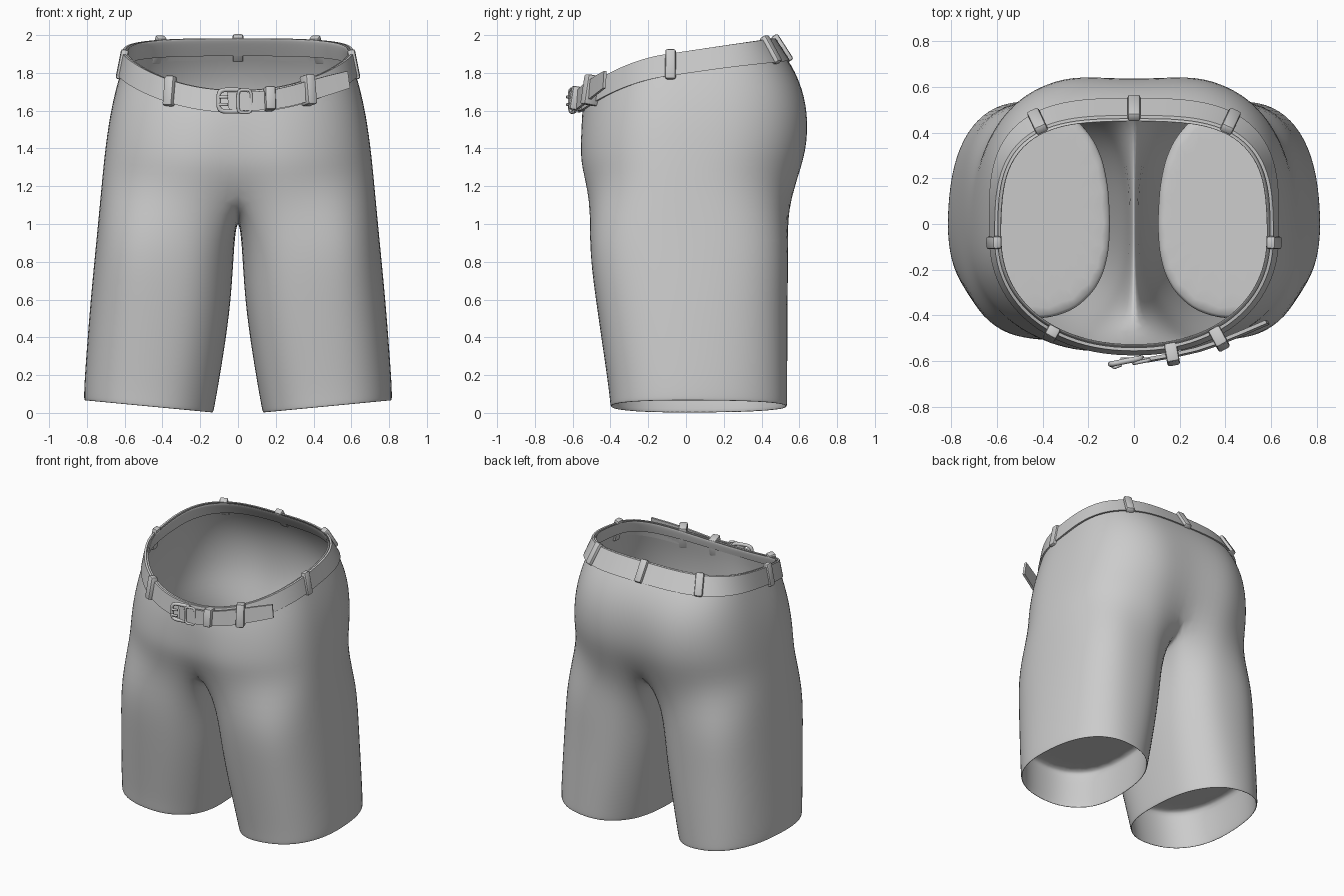
import bpy, bmesh
from math import sin, cos, pi, radians, exp, copysign
from mathutils import Vector, Matrix

if "Cube" in bpy.data.objects:
    bpy.data.objects.remove(bpy.data.objects["Cube"])

M = 15  # points on the outer arc of each half ring


def spow(v, e):
    return copysign(abs(v) ** e, v)


def waist_z(y):
    return 1.915 + 0.15 * y - 0.13 * (max(0, -y - 0.1) / 0.44) ** 2


def hip_point(t, s, ax, yf, yb, dip=0, nf=2.15, nb=2.8):
    """Point on a hip ring; s = 0 at the waist, 1 at the crotch."""
    yc = -0.06
    n = nb if sin(t) > 0 else nf
    x = ax * spow(cos(t), 2 / n)
    if abs(cos(t)) < 1e-6:
        x = 0
    r = (yb - yc) if sin(t) > 0 else (yc - yf)
    y = yc + r * spow(sin(t), 2 / n)
    # height follows the slanted waist, flattening towards the crotch
    y0 = -0.06 + (y - yc) / r * (0.515 if sin(t) > 0 else 0.475)
    z = waist_z(y0) * (1 - s) + 1.2 * s
    return Vector((x, y * (1 - dip * exp(-(x / 0.13) ** 2)), z))


def finish(name, bm, angle=35):
    bmesh.ops.recalc_face_normals(bm, faces=bm.faces[:])
    me = bpy.data.meshes.new(name)
    bm.to_mesh(me)
    bm.free()
    ob = bpy.data.objects.new(name, me)
    bpy.context.collection.objects.link(ob)
    bpy.ops.object.select_all(action='DESELECT')
    ob.select_set(True)
    bpy.context.view_layer.objects.active = ob
    if angle:
        bpy.ops.object.shade_smooth_by_angle(angle=radians(angle))
    else:
        me.shade_smooth()
    return ob


def skin(bm, a, b, closed):
    n = len(a)
    for i in range(n if closed else n - 1):
        j = (i + 1) % n
        bm.faces.new((a[i], a[j], b[j], b[i]))


# Shorts: one half, hips then leg, mirrored
bm = bmesh.new()
hips = [(0.12, .598, -.54, .512, 0), (0.0, .58, -.525, .445, 0), (0.0, .592, -.537, .457, 0),
        (0.02, .598, -.54, .468, 0), (0.14, .622, -.55, .545, 0.005), (0.3, .655, -.566, .622, .025),
        (0.5, .686, -.578, .668, .05), (0.75, .71, -.583, .668, .07), (1.0, .727, -.552, .605, .11)]
prev = None
for s, ax, yf, yb, dip in hips:
    nb = 3.2 - 0.6 * s
    row = [bm.verts.new(hip_point(-pi / 2 + pi * i / (M - 1), s, ax, yf, yb, dip, 2.15 + .2 * s, nb))
           for i in range(M)]
    if prev:
        skin(bm, prev, row, False)
    prev = row
saddle = [(.38, 1.10), (.2, 1.045), (.02, 1.035), (-.2, 1.045), (-.37, 1.10)]
prev = prev + [bm.verts.new((0, y, z)) for y, z in saddle]
# z, inner x, outer x, front y, back y, squareness
legs = [(.92, .018, .754, -.527, .552, .74), (.6, .032, .784, -.487, .545, .78), (.3, .076, .806, -.444, .545, .81),
        (.1, .11, .819, -.416, .545, .84), (.02, .125, .821, -.408, .545, .85), (0, .13, .819, -.405, .543, .85),
        (0, .142, .807, -.393, .531, .85), (.3, .094, .792, -.43, .53, .82)]
K = len(saddle)
angles = [radians(-140 + 280 * i / (M - 1)) for i in range(M)]
angles += [radians(140 + 80 * (i + 1) / (K + 1)) for i in range(K)]
for z, xi, xo, yf, yb, e in legs:
    row = []
    for t in angles:
        x = (xi + xo) / 2 + (xo - xi) / 2 * spow(cos(t), e)
        r = yb + .01 if sin(t) > 0 else -.01 - yf
        y = -.01 + r * spow(sin(t), e - .02 if sin(t) > 0 else e + .04)
        row.append(bm.verts.new((x, y, z + .065 * (x - xi) / (xo - xi) * (1 - z / .92))))
    skin(bm, prev, row, True)
    prev = row
# panel closing the leg above the hem
inner = [bm.verts.new(v.co.lerp(Vector((.445, .05, v.co.z)), .04)) for v in prev]
skin(bm, prev, inner, True)
bm.faces.new(inner)
shorts = finish("shorts", bm, 0)
mir = shorts.modifiers.new("mirror", 'MIRROR')
mir.merge_threshold = 0.002
sub = shorts.modifiers.new("smooth", 'SUBSURF')
sub.levels = sub.render_levels = 2


# Belt frame: top point, outward direction and bottom point at angle t
def belt_frame(t):
    p = hip_point(t, 0, .592, -.537, .457, 0, 2.15, 3.2)
    d = hip_point(t + .02, 0, .592, -.537, .457, 0, 2.15, 3.2) - hip_point(t - .02, 0, .592, -.537, .457, 0, 2.15, 3.2)
    out = Vector((d.y, -d.x, 0)).normalized()
    tilt = .022 + .052 * max(0, out.y) + .004 * min(0, out.y)
    return p + out * .004, out, p + out * (.006 + tilt) - Vector((0, 0, .118))


def strip(name, frames, thick, closed):
    bm = bmesh.new()
    rows = [[bm.verts.new(v) for v in (a, a + o * thick, b + o * thick, b)] for a, o, b in frames]
    for i in range(len(rows) - (0 if closed else 1)):
        skin(bm, rows[i], rows[(i + 1) % len(rows)], True)
    if not closed:
        bm.faces.new(rows[0])
        bm.faces.new(rows[-1])
    return finish(name, bm)


strip("belt", [belt_frame(2 * pi * i / 96) for i in range(96)], .014, True)

# Loose end of the belt, passing the buckle to the right
tip = [(-.06, -.585, 1.705, 1.605), (.05, -.585, 1.70, 1.60), (.16, -.565, 1.705, 1.605),
       (.27, -.54, 1.73, 1.625), (.36, -.51, 1.755, 1.65), (.47, -.465, 1.785, 1.685), (.575, -.42, 1.81, 1.72)]
frames = []
for i, (x, y, zt, zb) in enumerate(tip):
    a, b = tip[max(0, i - 1)], tip[min(len(tip) - 1, i + 1)]
    out = Vector((b[1] - a[1], -(b[0] - a[0]), 0)).normalized()
    frames.append((Vector((x, y, zt)), out, Vector((x + .012, y - .005, zb))))
strip("belt_end", frames, .016, False)


# Belt loops: bevelled straps wrapped over the belt
def belt_loop(name, x, y, width=.056, height=.16, depth=.046, push=.008):
    ts = [2 * pi * i / 720 for i in range(720)]
    t = min(ts, key=lambda a: (belt_frame(a)[0].xy - Vector((x, y))).length)
    top, out, bot = belt_frame(t)
    up = (top - bot).normalized()
    side = up.cross(out).normalized()
    out = side.cross(up)
    rot = Matrix((side, out, up)).transposed().to_4x4()
    bm = bmesh.new()
    bmesh.ops.create_cube(bm, size=1)
    bmesh.ops.scale(bm, vec=(width, depth, height), verts=bm.verts)
    bmesh.ops.bevel(bm, geom=bm.edges[:], offset=.011, segments=2, affect='EDGES', profile=.5)
    bmesh.ops.transform(bm, matrix=Matrix.Translation((top + bot) / 2 + out * push) @ rot, verts=bm.verts)
    finish(name, bm)


belt_loop("back_loop", 0, .457, depth=.042, push=.012)
for side, label in ((-1, "left"), (1, "right")):
    belt_loop("back_loop_" + label, side * .42, .44, depth=.042, push=.012)
    belt_loop("side_loop_" + label, side * .60, -.08, depth=.04, push=.006)
    belt_loop("front_loop_" + label, side * .35, -.46, depth=.085 if side > 0 else .05,
              push=.036 if side > 0 else .012)
belt_loop("keeper_loop", .16, -.52, height=.125, depth=.085, push=.033)


# Buckle: rounded wire frame, bar and two prongs
def wire(name, pts, radius, cyclic):
    cu = bpy.data.curves.new(name, 'CURVE')
    cu.dimensions = '3D'
    cu.bevel_depth = radius
    cu.bevel_resolution = 3
    cu.use_fill_caps = True
    sp = cu.splines.new('POLY')
    sp.points.add(len(pts) - 1)
    for p, co in zip(sp.points, pts):
        p.co = (*co, 1)
    sp.use_cyclic_u = cyclic
    bpy.context.collection.objects.link(bpy.data.objects.new(name, cu))


def rounded_frame(name, cx, cz, w, h, y0, slope, radius):
    pts = []
    for i in range(32):
        t = 2 * pi * i / 32
        x = w / 2 * spow(cos(t), .45)
        pts.append((cx + x, y0 + slope * x, cz + h / 2 * spow(sin(t), .45)))
    wire(name, pts, radius, True)


rounded_frame("buckle_frame", -.035, 1.653, .135, .115, -.6, .2, .012)
rounded_frame("buckle_keeper", .035, 1.65, .07, .12, -.602, .2, .008)
for k, z in enumerate((1.632, 1.672)):
    wire("buckle_prong_%d" % k, [(-.105, -.615, z), (-.085, -.628, z), (-.055, -.615, z)], .008, False)
